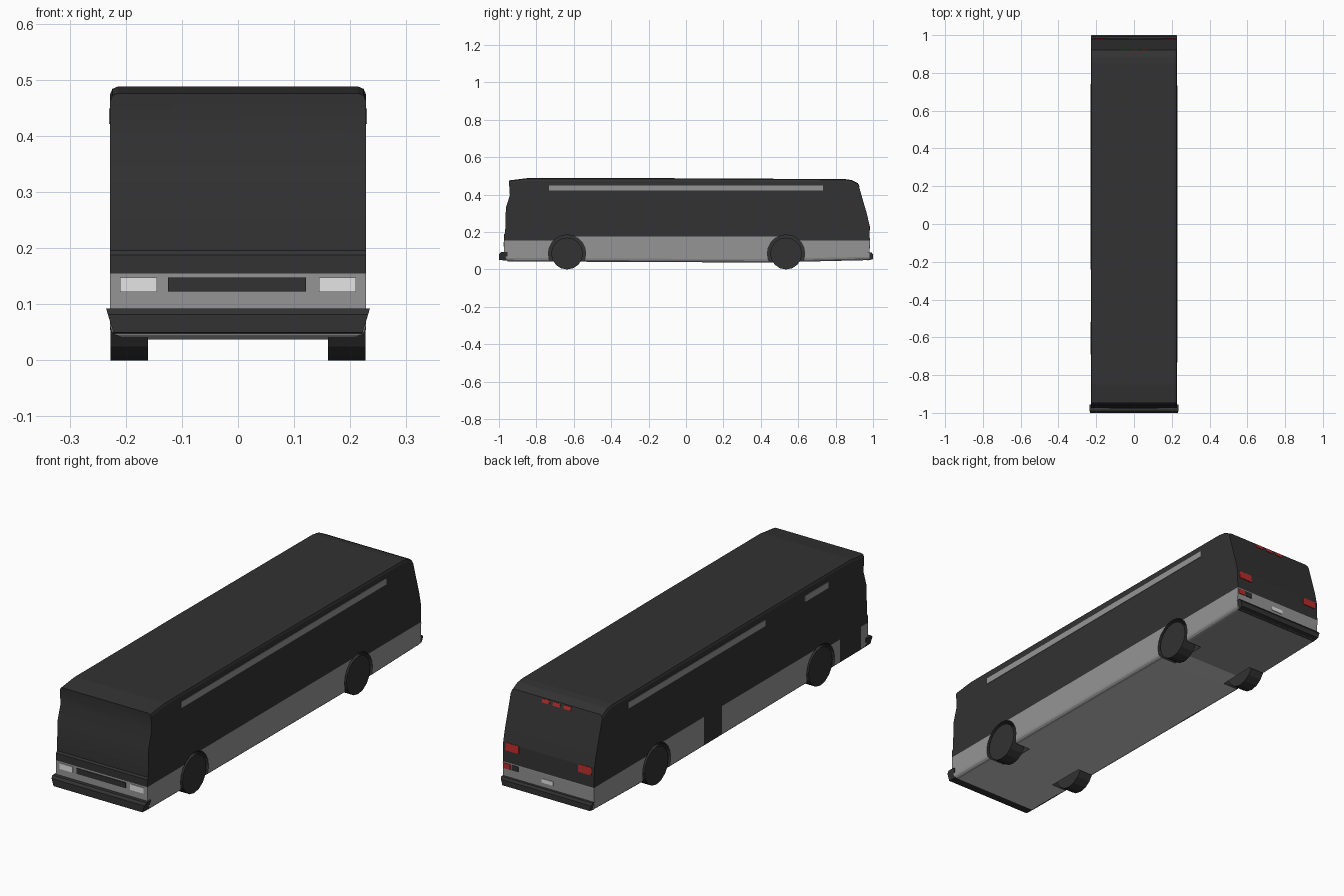
import bpy
import bmesh
from math import pi, atan2
from mathutils import Matrix, Vector

cube = bpy.data.objects.get("Cube")
if cube:
    bpy.data.objects.remove(cube, do_unlink=True)


def material(name, r, g, b):
    m = bpy.data.materials.new(name)
    m.use_nodes = True
    m.diffuse_color = (r, g, b, 1)
    m.node_tree.nodes["Principled BSDF"].inputs["Base Color"].default_value = (r, g, b, 1)
    return m


charcoal = material("charcoal", 0.032, 0.032, 0.032)
grey = material("grey", 0.3, 0.3, 0.3)
floor_grey = material("floor_light_grey", 0.6, 0.6, 0.6)
lamp = material("lamp_white", 0.78, 0.78, 0.78)
red = material("lamp_red", 0.48, 0.025, 0.025)

HALF = 0.228
WHEELS_Y = (-0.636, 0.535)
WHEEL_R = 0.085


def finish(name, bm, *mats):
    bmesh.ops.recalc_face_normals(bm, faces=bm.faces)
    mesh = bpy.data.meshes.new(name)
    bm.to_mesh(mesh)
    bm.free()
    for m in mats:
        mesh.materials.append(m)
    ob = bpy.data.objects.new(name, mesh)
    bpy.context.collection.objects.link(ob)
    return ob


def extrude_profile(points, half):
    """Side outline (y, z) swept across the full width."""
    bm = bmesh.new()
    face = bm.faces.new([bm.verts.new((-half, y, z)) for y, z in points])
    out = bmesh.ops.extrude_face_region(bm, geom=[face], use_keep_orig=True)
    for v in out["geom"]:
        if isinstance(v, bmesh.types.BMVert):
            v.co.x = half
    bmesh.ops.recalc_face_normals(bm, faces=bm.faces)
    return bm


def plate(name, centre, size, mat, tilt=0):
    bm = bmesh.new()
    bmesh.ops.create_cube(bm, size=1, matrix=Matrix.Translation(centre)
                          @ Matrix.Rotation(tilt, 4, "X")
                          @ Matrix.Diagonal((*size, 1)))
    return finish(name, bm, mat)


def drum(name, x0, x1, y, radius, segments, *mats):
    bm = bmesh.new()
    bmesh.ops.create_cone(bm, cap_ends=True, segments=segments, radius1=radius,
                          radius2=radius, depth=abs(x1 - x0),
                          matrix=Matrix.Translation(((x0 + x1) / 2, y, WHEEL_R))
                          @ Matrix.Rotation(pi / 2, 4, "Y"))
    return finish(name, bm, *mats)


# Body shell
outline = [(-0.955, 0.043), (-0.973, 0.09), (-0.973, 0.188), (-0.967, 0.196),
           (-0.963, 0.33), (-0.942, 0.396), (-0.947, 0.476), (-0.85, 0.488),
           (-0.14, 0.488), (0.85, 0.483), (0.885, 0.478), (0.92, 0.46),
           (0.968, 0.294), (0.98, 0.24), (0.983, 0.15), (0.98, 0.05), (0.43, 0.037)]
bm = extrude_profile(outline, HALF)


def long_edges(test):
    return [e for e in bm.edges
            if e.verts[0].co.x * e.verts[1].co.x > 0 and all(test(v.co.z) for v in e.verts)]


bmesh.ops.bevel(bm, geom=long_edges(lambda z: z > 0.45), offset=0.014, segments=2,
                profile=0.5, affect="EDGES")
bmesh.ops.bevel(bm, geom=long_edges(lambda z: z < 0.06), offset=0.018, segments=3,
                profile=0.5, affect="EDGES")

# Paint lines: skirt heights, wheel centres and door edges
MID_DOOR = (0.07, 0.197)
FRONT_DOOR = (-0.925, -0.775)
cuts = [("z", z) for z in (0.155, 0.176)]
cuts += [("y", y) for y in WHEELS_Y + MID_DOOR + FRONT_DOOR]
for axis, value in cuts:
    normal = Vector((0, axis == "y", axis == "z"))
    bmesh.ops.bisect_plane(bm, geom=bm.verts[:] + bm.edges[:] + bm.faces[:],
                           plane_co=normal * value, plane_no=normal)
for f in bm.faces:
    c = f.calc_center_median()
    between = WHEELS_Y[0] < c.y < WHEELS_Y[1]
    in_door = any(a < c.y < b for a, b in (MID_DOOR, FRONT_DOOR))
    if c.z < (0.176 if between else 0.155):
        f.material_index = 1
    if c.x < -0.2 and in_door:
        f.material_index = 0
    # Floor is paler ahead of the rear axle
    if f.normal.z < -0.9 and abs(c.x) < 0.15 and c.y < WHEELS_Y[1]:
        f.material_index = 2
    # Curved windscreen
    f.smooth = f.normal.y < -0.9 and c.z > 0.2
body = finish("body", bm, charcoal, grey, floor_grey)

# Wheels and wheel arches
for side, label in ((1, "left"), (-1, "right")):
    for y, end in zip(WHEELS_Y, ("front", "rear")):
        cutter = drum(f"{end}_{label}_arch_cutter", side * 0.14, side * 0.3, y, 0.1, 20,
                      charcoal, grey, floor_grey)
        cutter.hide_render = True
        mod = body.modifiers.new("arch", "BOOLEAN")
        mod.operation = "DIFFERENCE"
        mod.solver = "EXACT"
        mod.object = cutter
        bpy.context.view_layer.objects.active = body
        bpy.ops.object.modifier_apply(modifier=mod.name)
        bpy.data.objects.remove(cutter, do_unlink=True)
        drum(f"{end}_{label}_wheel", side * 0.16, side * 0.227, y, WHEEL_R, 16, charcoal)

# Bumpers, narrowing towards the bottom
front_outline = [(-0.955, 0.092), (-0.99, 0.092), (-1, 0.082), (-1, 0.05), (-0.955, 0.048)]
rear_outline = [(0.97, 0.09), (0.993, 0.09), (1, 0.08), (1, 0.055), (0.97, 0.048)]
for name, points, half in (("front_bumper", front_outline, 0.235),
                           ("rear_bumper", rear_outline, 0.229)):
    bm = extrude_profile(points, half)
    for v in bm.verts:
        v.co.x *= 1 - max(0, 0.092 - v.co.z) * 1.3
    finish(name, bm, charcoal)

# Front grille, headlights and tail lights
plate("grille", (-0.002, -0.973, 0.135), (0.246, 0.006, 0.025), charcoal)
for s, label in ((1, "left"), (-1, "right")):
    plate(f"{label}_headlight", (s * 0.177, -0.973, 0.135), (0.066, 0.006, 0.026), lamp)
    plate(f"{label}_tail_light", (s * 0.182, 0.98, 0.225), (0.066, 0.006, 0.034), red, 0.08)

# Rear lamps
plate("rear_marker", (0.207, 0.983, 0.138), (0.034, 0.004, 0.024), red)
plate("rear_vent", (0.167, 0.983, 0.138), (0.034, 0.004, 0.024), charcoal)
plate("plate_lamp", (0.004, 0.983, 0.12), (0.058, 0.004, 0.018), lamp)
slope = atan2(0.048, 0.166)
for i in (-1, 0, 1):
    plate(f"roof_marker_{i + 2}", (i * 0.054, 0.9235, 0.448), (0.036, 0.004, 0.016),
          red, slope)

# Side strips above the windows; the door side has a break
for name, s, y0, y1 in (("left_strip", 1, -0.733, 0.733),
                        ("right_rear_strip", -1, -0.24, 0.74),
                        ("right_front_strip", -1, -0.69, -0.52)):
    plate(name, (s * HALF, (y0 + y1) / 2, 0.435), (0.004, y1 - y0, 0.028), grey)
